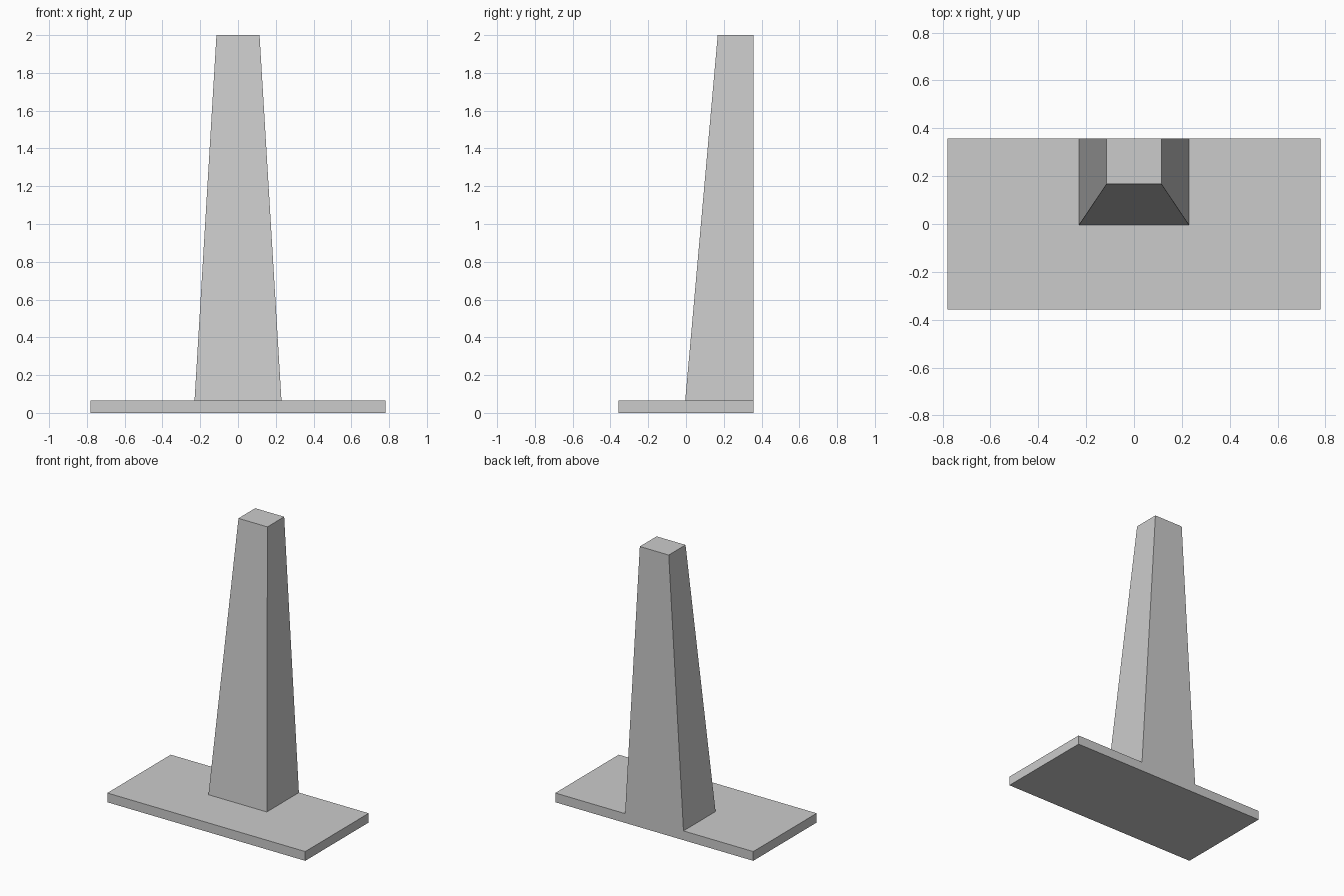
import bpy
import bmesh

cube = bpy.data.objects.get("Cube")
if cube:
    bpy.data.objects.remove(cube, do_unlink=True)

# Single plain grey material
grey = bpy.data.materials.new("light_grey")
grey.use_nodes = True
colour = (0.6, 0.6, 0.6, 1.0)
grey.diffuse_color = colour
grey.node_tree.nodes["Principled BSDF"].inputs["Base Color"].default_value = colour


def tapered_block(name, bottom, top, back):
    """Block flush at the back; bottom and top are (half width, front y, z)."""
    bm = bmesh.new()
    rings = []
    for half, front, z in (bottom, top):
        corners = ((-half, front), (half, front), (half, back), (-half, back))
        rings.append([bm.verts.new((x, y, z)) for x, y in corners])
    low, high = rings
    bm.faces.new(low[::-1])
    bm.faces.new(high)
    for i in range(4):
        j = (i + 1) % 4
        bm.faces.new((low[i], low[j], high[j], high[i]))
    mesh = bpy.data.meshes.new(name)
    bm.to_mesh(mesh)
    bm.free()
    mesh.materials.append(grey)
    obj = bpy.data.objects.new(name, mesh)
    bpy.context.collection.objects.link(obj)
    return obj


BACK = 0.357
BASE_TOP = 0.066

# Flat rectangular base
tapered_block("base_plate", (0.78, -BACK, 0), (0.78, -BACK, BASE_TOP), BACK)

# Tapering column, upright at the back edge of the base
tapered_block("column", (0.23, -0.004, BASE_TOP), (0.114, 0.168, 2.0), BACK)
